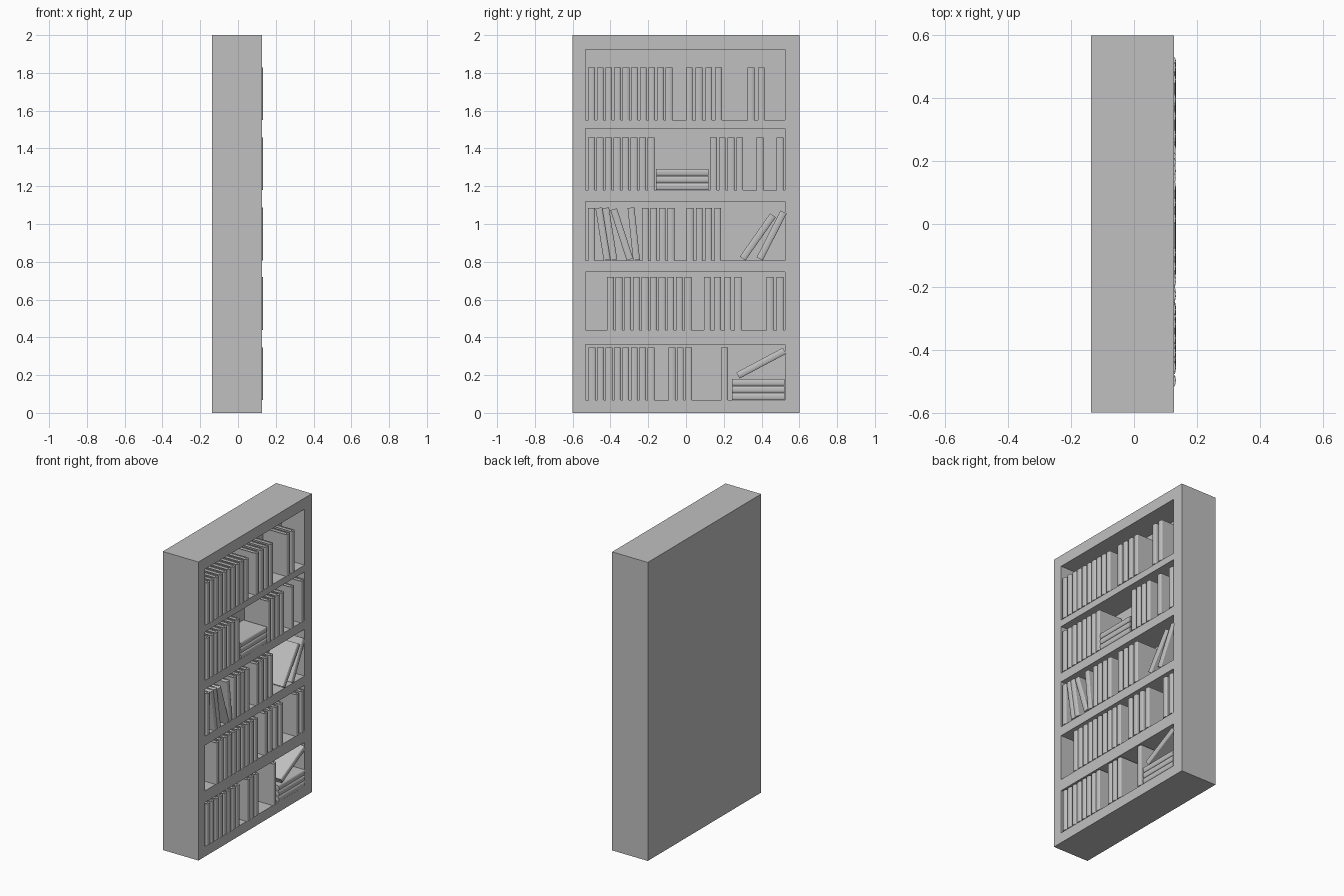
import bpy
import bmesh
from math import radians, sin, cos, pi
from mathutils import Matrix, Vector

cube = bpy.data.objects.get("Cube")
if cube:
    bpy.data.objects.remove(cube, do_unlink=True)

# One plain colour for everything
grey = bpy.data.materials.new("plain grey")
grey.use_nodes = True
COLOUR = (0.53, 0.53, 0.53, 1)
grey.diffuse_color = COLOUR
grey.node_tree.nodes["Principled BSDF"].inputs["Base Color"].default_value = COLOUR

FRONT, BACK, CAVITY = 0.127, -0.137, -0.045   # x of case front, case back, niche back
LEFT, RIGHT = -0.533, 0.524                   # y limits of the niches
THICK, TALL, BOARD = 0.036, 0.279, 0.006      # book size and cover thickness
NICHES = [(1.55, 1.925), (1.18, 1.505), (0.807, 1.12), (0.44, 0.745), (0.068, 0.362)]


def add_box(bm, low, high):
    low, high = Vector(low), Vector(high)
    size = Matrix.Diagonal((high - low).to_4d())
    size[3][3] = 1
    bmesh.ops.create_cube(bm, size=1, matrix=Matrix.Translation((low + high) / 2) @ size)


def to_object(bm, name):
    bmesh.ops.recalc_face_normals(bm, faces=bm.faces)
    mesh = bpy.data.meshes.new(name)
    bm.to_mesh(mesh)
    bm.free()
    mesh.materials.append(grey)
    obj = bpy.data.objects.new(name, mesh)
    bpy.context.collection.objects.link(obj)
    return obj


# Case: a solid block with five niches cut into its open side
bm = bmesh.new()
add_box(bm, (BACK, -0.6, 0), (FRONT, 0.6, 2))
case = to_object(bm, "bookcase")
bm = bmesh.new()
for low, high in NICHES:
    add_box(bm, (CAVITY, LEFT, low), (FRONT + 0.1, RIGHT, high))
cutter = to_object(bm, "niche_cutter")
cutter.hide_render = True
cut = case.modifiers.new("niches", "BOOLEAN")
cut.operation = "DIFFERENCE"
cut.solver = "EXACT"
cut.object = cutter
bpy.context.view_layer.update()
hollow = bpy.data.meshes.new_from_object(case.evaluated_get(bpy.context.evaluated_depsgraph_get()))
case.modifiers.clear()
case.data = hollow
bpy.data.objects.remove(cutter, do_unlink=True)


# Book: U-shaped cover with a rounded spine, wrapped round a page block
def book_mesh():
    bm = bmesh.new()
    half, inner = THICK / 2, THICK / 2 - BOARD
    rear, spine = CAVITY + 0.002, FRONT - 0.001
    outline = [(rear, -half)]
    for i in range(7):
        a = -pi / 2 + pi * i / 6
        outline.append((spine + 0.007 * cos(a), half * sin(a)))
    outline += [(rear, half), (rear, inner), (spine - BOARD, inner),
                (spine - BOARD, -inner), (rear, -inner)]
    face = bm.faces.new([bm.verts.new((x, y, 0)) for x, y in outline])
    moved = bmesh.ops.extrude_face_region(bm, geom=[face])["geom"]
    verts = [v for v in moved if isinstance(v, bmesh.types.BMVert)]
    bmesh.ops.translate(bm, verts=verts, vec=(0, 0, TALL))
    add_box(bm, (rear + 0.003, -inner, 0.004), (spine - BOARD, inner, TALL - 0.004))
    bmesh.ops.recalc_face_normals(bm, faces=bm.faces)
    mesh = bpy.data.meshes.new("book")
    bm.to_mesh(mesh)
    bm.free()
    mesh.materials.append(grey)
    return mesh


BOOK = book_mesh()


def add_book(name, y, z, lean=0):
    """Stand a book at (y, z); a positive lean in degrees tips its top towards +y."""
    book = bpy.data.objects.new(name, BOOK)
    book.location = (0, y, z + THICK / 2 * abs(sin(radians(lean))))
    book.rotation_euler.x = -radians(lean)
    bpy.context.collection.objects.link(book)


def add_run(shelf, first, last, count):
    for i in range(count):
        y = first + (last - first) * i / max(count - 1, 1)
        add_book("upright_book", y, NICHES[shelf][0])


def add_stack(shelf, y):
    for i in range(3):
        add_book("stacked_book", y, NICHES[shelf][0] + i * 0.038, 90)


# Upright books on each shelf: first position, last position, count
RUNS = [
    [(-0.5, -0.09, 10), (0.017, 0.172, 4), (0.344, 0.398, 2)],
    [(-0.5, -0.185, 8), (0.146, 0.285, 4), (0.392, 0.392, 1), (0.498, 0.498, 1)],
    [(-0.5, -0.5, 1), (-0.216, -0.08, 4), (0.021, 0.168, 4)],
    [(-0.4, 0.01, 10), (0.112, 0.276, 4), (0.444, 0.498, 2)],
    [(-0.497, -0.185, 8), (-0.074, 0.014, 3), (0.204, 0.204, 1)],
]
for shelf, runs in enumerate(RUNS):
    for run in runs:
        add_run(shelf, *run)

# Flat stacks
add_stack(1, -0.16)
add_stack(4, 0.243)

# Leaning books on the middle shelf, and one resting on the bottom stack
for y, lean in [(-0.418, -9), (-0.382, -9), (-0.297, -18), (-0.262, -6),
                (0.3, 35), (0.39, 27)]:
    add_book("leaning_book", y, NICHES[2][0], lean)
add_book("leaning_book", 0.275, NICHES[4][0] + 0.114, 62)
